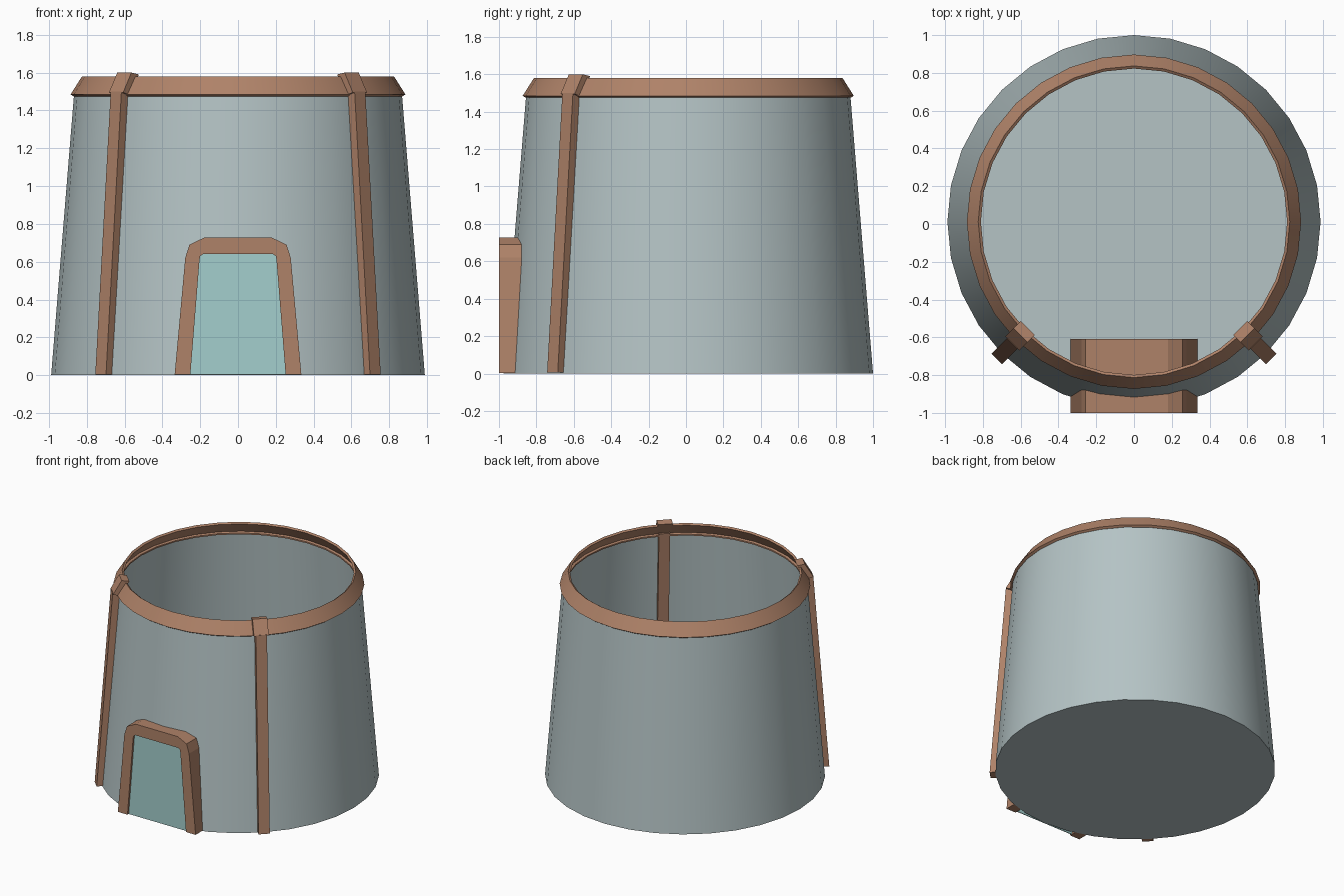
import bpy, bmesh, math
from mathutils import Matrix, Vector

cube = bpy.data.objects.get("Cube")
if cube:
    bpy.data.objects.remove(cube, do_unlink=True)

CENTRE = Vector((0, 0.012, 0))
SIDES = 32


def material(name, rgb):
    m = bpy.data.materials.new(name)
    m.use_nodes = True
    m.diffuse_color = (*rgb, 1)
    bsdf = next(n for n in m.node_tree.nodes if n.type == 'BSDF_PRINCIPLED')
    bsdf.inputs["Base Color"].default_value = (*rgb, 1)
    return m


grey = material("pale grey wall", (0.46, 0.55, 0.56))
wood = material("warm brown trim", (0.43, 0.225, 0.14))
glass = material("pale teal door", (0.37, 0.62, 0.61))


def finish(name, bm, mat, smooth=False):
    mesh = bpy.data.meshes.new(name)
    bm.to_mesh(mesh)
    bm.free()
    mesh.materials.append(mat)
    ob = bpy.data.objects.new(name, mesh)
    bpy.context.collection.objects.link(ob)
    if smooth:
        bpy.ops.object.select_all(action='DESELECT')
        ob.select_set(True)
        bpy.context.view_layer.objects.active = ob
        bpy.ops.object.shade_smooth_by_angle(angle=math.radians(30))
    return ob


def lathe(name, profile, mat, closed):
    """Turn an (r, z) profile about the vertical axis."""
    bm = bmesh.new()
    rings = []
    for r, z in profile:
        ring = []
        for i in range(SIDES):
            a = math.tau * i / SIDES
            ring.append(bm.verts.new(CENTRE + Vector((r * math.cos(a), r * math.sin(a), z))))
        rings.append(ring)
    pairs = list(zip(rings, rings[1:]))
    if closed:
        pairs.append((rings[-1], rings[0]))
    for low, high in pairs:
        for i in range(SIDES):
            j = (i + 1) % SIDES
            bm.faces.new((low[i], low[j], high[j], high[i]))
    if not closed:
        bm.faces.new(rings[0][::-1])
    else:
        bmesh.ops.recalc_face_normals(bm, faces=bm.faces)
    return finish(name, bm, mat, True)


def prism(name, outline, start, end, mat, matrix=Matrix()):
    """Extrude an (x, z) outline along y, then place it."""
    bm = bmesh.new()
    face = bm.faces.new([bm.verts.new((x, start, z)) for x, z in outline])
    new = bmesh.ops.extrude_face_region(bm, geom=[face])["geom"]
    moved = [v for v in new if isinstance(v, bmesh.types.BMVert)]
    bmesh.ops.translate(bm, verts=moved, vec=(0, end - start, 0))
    bmesh.ops.recalc_face_normals(bm, faces=bm.faces)
    bm.transform(matrix)
    return finish(name, bm, mat)


# Open tub with a floor, and the sloping rim around its mouth
lathe("tub_wall", [(0.988, 0), (0.867, 1.485)], grey, False)
lathe("rim", [(0.885, 1.485), (0.825, 1.58), (0.811, 1.57), (0.858, 1.492),
              (0.842, 1.486), (0.842, 1.475), (0.87, 1.475)], wood, True)

# Leaning posts with caps over the rim
post = [(0.945, 0.005), (1.027, 0.005), (0.912, 1.5), (0.83, 1.5)]
cap = [(0.86, 1.48), (0.912, 1.495), (0.85, 1.6), (0.795, 1.59)]
for side, angle in (("left", -45), ("right", -135)):
    place = Matrix.Translation(CENTRE) @ Matrix.Rotation(math.radians(angle), 4, 'Z')
    prism(side + "_post", post, -0.04, 0.04, wood, place)
    prism(side + "_post_cap", cap, -0.053, 0.053, wood, place)

# Doorway arch and door panel
outer = [(0.335, 0.003), (0.279, 0.62), (0.257, 0.69), (0.18, 0.727)]
inner = [(0.252, 0.003), (0.204, 0.605), (0.2, 0.63), (0.185, 0.64)]


def mirrored(half):
    return half + [(-x, z) for x, z in reversed(half)]


prism("door_frame", mirrored(outer) + mirrored(inner)[::-1], -1.0, -0.61, wood)
prism("door_panel", mirrored(inner), -0.985, -0.979, glass)
